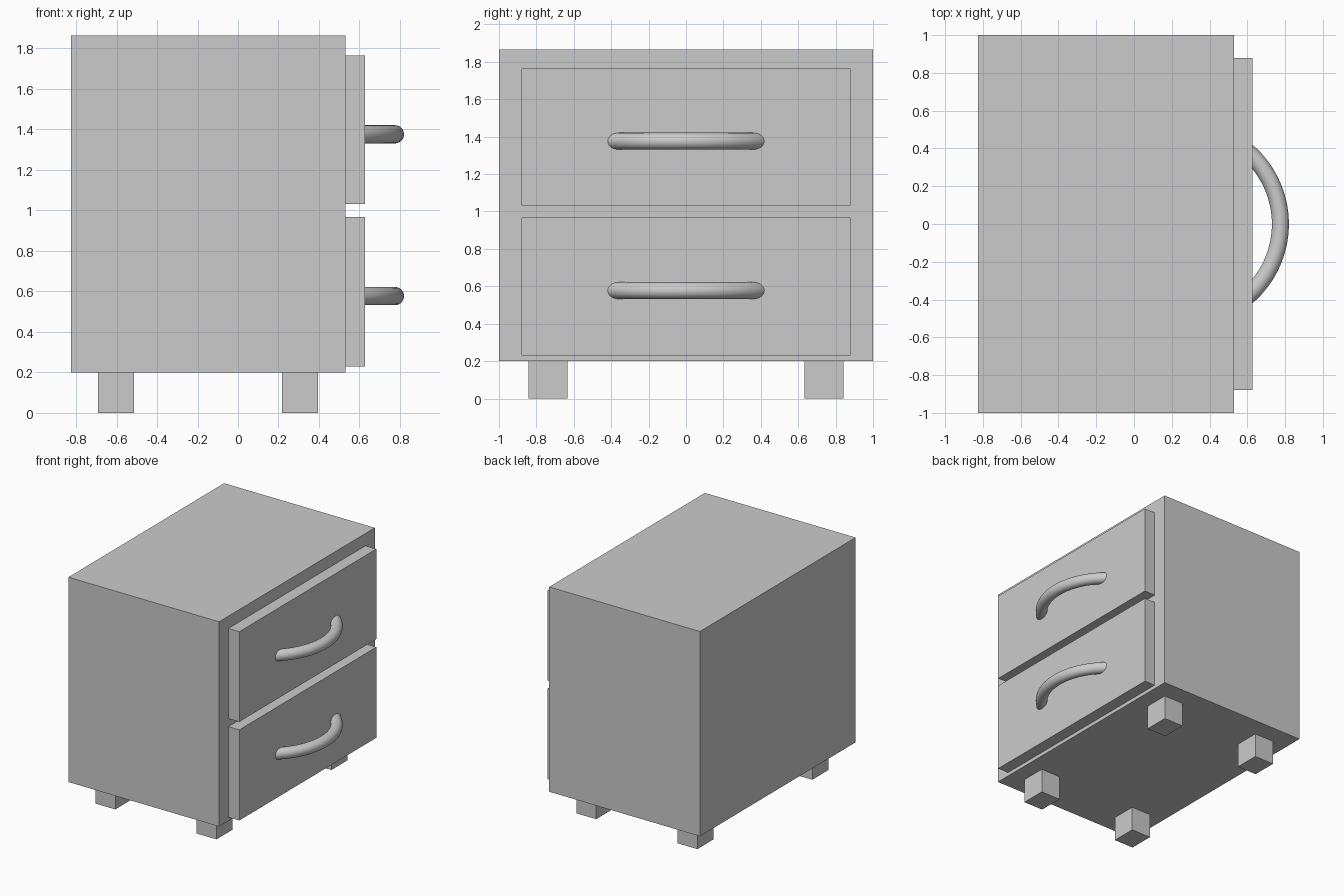
import bpy, bmesh, math
from mathutils import Matrix, Vector

if "Cube" in bpy.data.objects:
    bpy.data.objects.remove(bpy.data.objects["Cube"])


def finish(name, bm):
    bmesh.ops.recalc_face_normals(bm, faces=bm.faces)
    mesh = bpy.data.meshes.new(name)
    bm.to_mesh(mesh)
    bm.free()
    obj = bpy.data.objects.new(name, mesh)
    bpy.context.collection.objects.link(obj)
    return obj


def box(name, lo, hi):
    lo, hi = Vector(lo), Vector(hi)
    bm = bmesh.new()
    bmesh.ops.create_cube(bm, size=1, matrix=Matrix.Translation((lo + hi) / 2)
                          @ Matrix.Diagonal((hi - lo).to_4d()))
    return finish(name, bm)


def handle(name, z, cx=0.267, radius=0.508, tube=0.045, half=math.radians(52)):
    # Round bar swept along an arc, its ends sunk into the drawer front
    bm = bmesh.new()
    centre = Vector((cx, 0, z))
    start = (Matrix.Translation(centre) @ Matrix.Rotation(-half, 4, 'Z')
             @ Matrix.Translation((radius, 0, 0)) @ Matrix.Rotation(math.pi / 2, 4, 'X'))
    bmesh.ops.create_circle(bm, segments=24, radius=tube, matrix=start)
    bmesh.ops.spin(bm, geom=bm.verts[:] + bm.edges[:], cent=centre, axis=(0, 0, 1),
                   angle=2 * half, steps=32)
    bmesh.ops.holes_fill(bm, edges=[e for e in bm.edges if e.is_boundary], sides=0)
    obj = finish(name, bm)
    bpy.ops.object.select_all(action='DESELECT')
    obj.select_set(True)
    bpy.context.view_layer.objects.active = obj
    bpy.ops.object.shade_smooth_by_angle(angle=math.radians(40))


# Cabinet body
box("cabinet", (-0.825, -1, 0.2), (0.53, 1, 1.865))

# Drawer fronts with handles
for name, z0, z1, zh in (("lower", 0.23, 0.967, 0.577), ("upper", 1.032, 1.765, 1.376)):
    box(name + "_drawer_front", (0.53, -0.88, z0), (0.628, 0.88, z1))
    handle(name + "_handle", zh)

# Feet
for xname, x0 in (("rear", -0.692), ("front", 0.218)):
    for yname, y0 in (("right", -0.842), ("left", 0.634)):
        box(f"{xname}_{yname}_foot", (x0, y0, 0), (x0 + 0.178, y0 + 0.208, 0.2))
